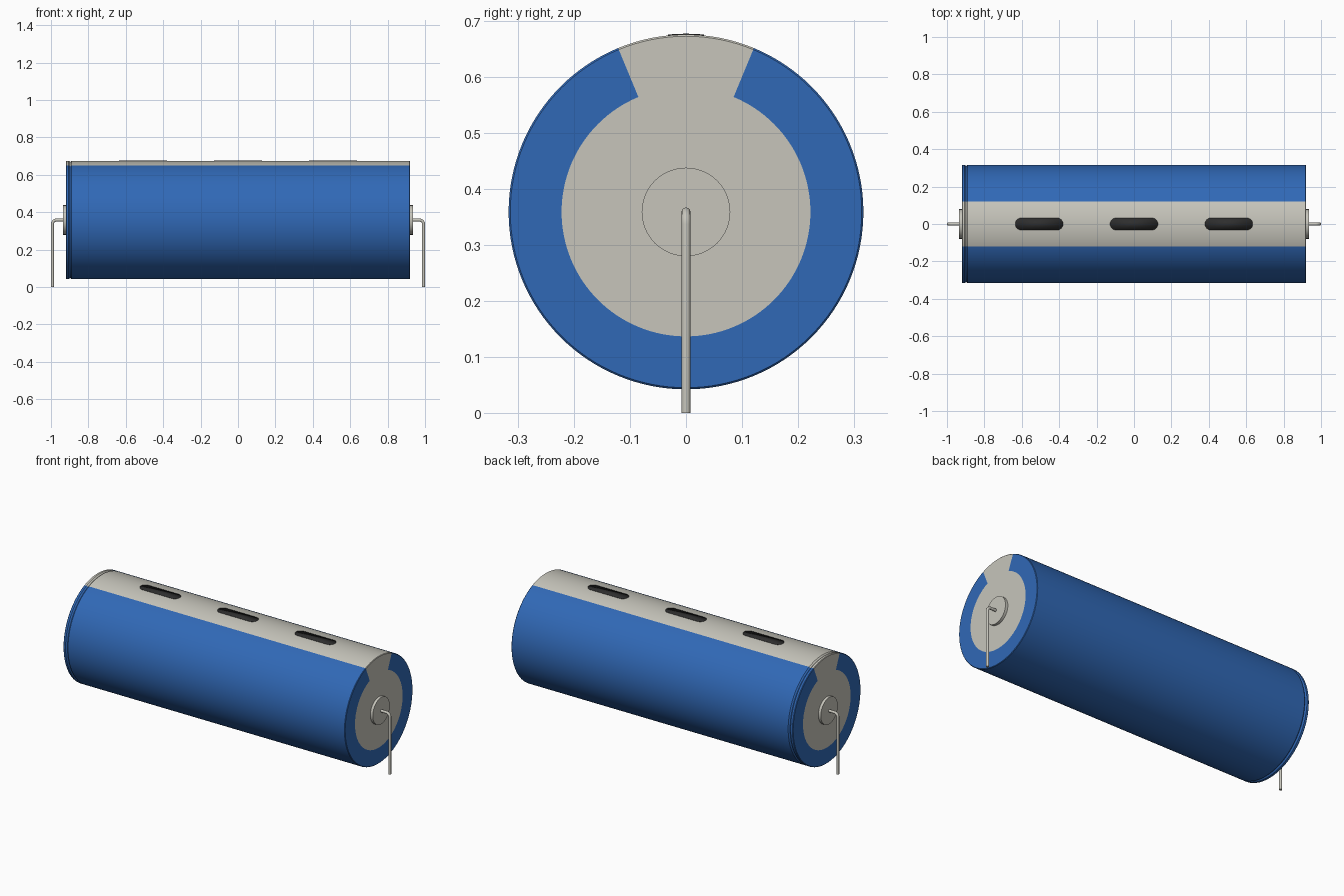
import bpy, bmesh, math
from mathutils import Vector

if "Cube" in bpy.data.objects:
    bpy.data.objects.remove(bpy.data.objects["Cube"], do_unlink=True)

AXIS_Z, R, HALF = 0.3585, 0.3165, 0.92
DISC_R, STRIPE = 0.222, math.radians(22.5)


def material(name, rgb, rough=0.5):
    m = bpy.data.materials.new(name)
    m.use_nodes = True
    m.diffuse_color = (*rgb, 1)
    bsdf = m.node_tree.nodes["Principled BSDF"]
    bsdf.inputs["Base Color"].default_value = (*rgb, 1)
    bsdf.inputs["Roughness"].default_value = rough
    return m


BLUE = material("blue sleeve", (0.03, 0.14, 0.47))
SILVER = material("pale silver", (0.57, 0.56, 0.50))
DARK = material("dark marking", (0.027, 0.027, 0.027))


def finish(bm, name, mats):
    bmesh.ops.recalc_face_normals(bm, faces=bm.faces)
    mesh = bpy.data.meshes.new(name)
    bm.to_mesh(mesh)
    bm.free()
    ob = bpy.data.objects.new(name, mesh)
    bpy.context.collection.objects.link(ob)
    for m in mats:
        mesh.materials.append(m)
    bpy.ops.object.select_all(action="DESELECT")
    ob.select_set(True)
    bpy.context.view_layer.objects.active = ob
    bpy.ops.object.shade_smooth_by_angle(angle=math.radians(30))
    return ob


def lathe(profile, segments):
    """Spin an (x, radius) profile around the long axis."""
    bm = bmesh.new()
    verts = [bm.verts.new((x, 0, AXIS_Z + r)) for x, r in profile]
    edges = [bm.edges.new(pair) for pair in zip(verts, verts[1:])]
    bmesh.ops.spin(bm, geom=verts + edges, cent=(0, 0, AXIS_Z), axis=(1, 0, 0),
                   angle=math.tau, steps=segments)
    bmesh.ops.remove_doubles(bm, verts=bm.verts, dist=1e-5)
    return bm


# Sleeved can with a crimp groove near one end
E = 0.003
body = lathe([(-HALF, 0), (-HALF, DISC_R), (-HALF, R - E), (-HALF + E, R),
              (-0.905, R), (-0.897, R - 0.007), (-0.889, R),
              (HALF - E, R), (HALF, R - E), (HALF, DISC_R), (HALF, 0)], 128)
for f in body.faces:
    c = f.calc_center_median() - Vector((0, 0, AXIS_Z))
    on_stripe = abs(math.atan2(c.y, c.z)) < STRIPE
    on_disc = math.hypot(c.y, c.z) < DISC_R
    f.material_index = 1 if on_stripe or on_disc else 0
finish(body, "can_body", [BLUE, SILVER])

# Polarity dashes, thin plates following the curved top
DASH_HALF, DASH_R, STEPS = 0.128, 0.032, 12
for i in (-1, 0, 1):
    bm = bmesh.new()
    rows = []
    for k in range(STEPS + 1):
        a = math.pi * (k / STEPS - 0.5)
        y = DASH_R * math.sin(a)
        x = DASH_HALF - DASH_R + DASH_R * math.cos(a)
        z = AXIS_Z + math.sqrt((R + 0.0015) ** 2 - y * y)
        rows.append([bm.verts.new((i * 0.507 + s * x, y, z)) for s in (-1, 1)])
    for (a, b), (c, d) in zip(rows, rows[1:]):
        bm.faces.new((a, b, d, c))
    dash = finish(bm, f"polarity_dash_{i + 2}", [DARK])
    solid = dash.modifiers.new("thickness", "SOLIDIFY")
    solid.thickness = 0.003
    solid.offset = -1

# End bosses and bent wire leads
WIRE, BEND, TIP = 0.008, 0.022, 0.992
for side, label in ((1, "left"), (-1, "right")):
    boss = lathe([(side * 0.915, 0), (side * 0.915, 0.079),
                  (side * 0.936, 0.079), (side * 0.936, 0)], 48)
    finish(boss, f"end_boss_{label}", [SILVER])

    path = [(0.93, AXIS_Z)]
    for k in range(9):
        a = math.pi / 2 * k / 8
        path.append((TIP - BEND + BEND * math.sin(a),
                     AXIS_Z - BEND + BEND * math.cos(a)))
    path.append((TIP, 0))
    curve = bpy.data.curves.new(f"wire_lead_{label}", "CURVE")
    curve.dimensions = "3D"
    curve.bevel_depth = WIRE
    curve.bevel_resolution = 4
    curve.use_fill_caps = True
    spline = curve.splines.new("POLY")
    spline.points.add(len(path) - 1)
    for p, (x, z) in zip(spline.points, path):
        p.co = (side * x, 0, z, 1)
    spline.use_smooth = True
    curve.materials.append(SILVER)
    lead = bpy.data.objects.new(f"wire_lead_{label}", curve)
    bpy.context.collection.objects.link(lead)
